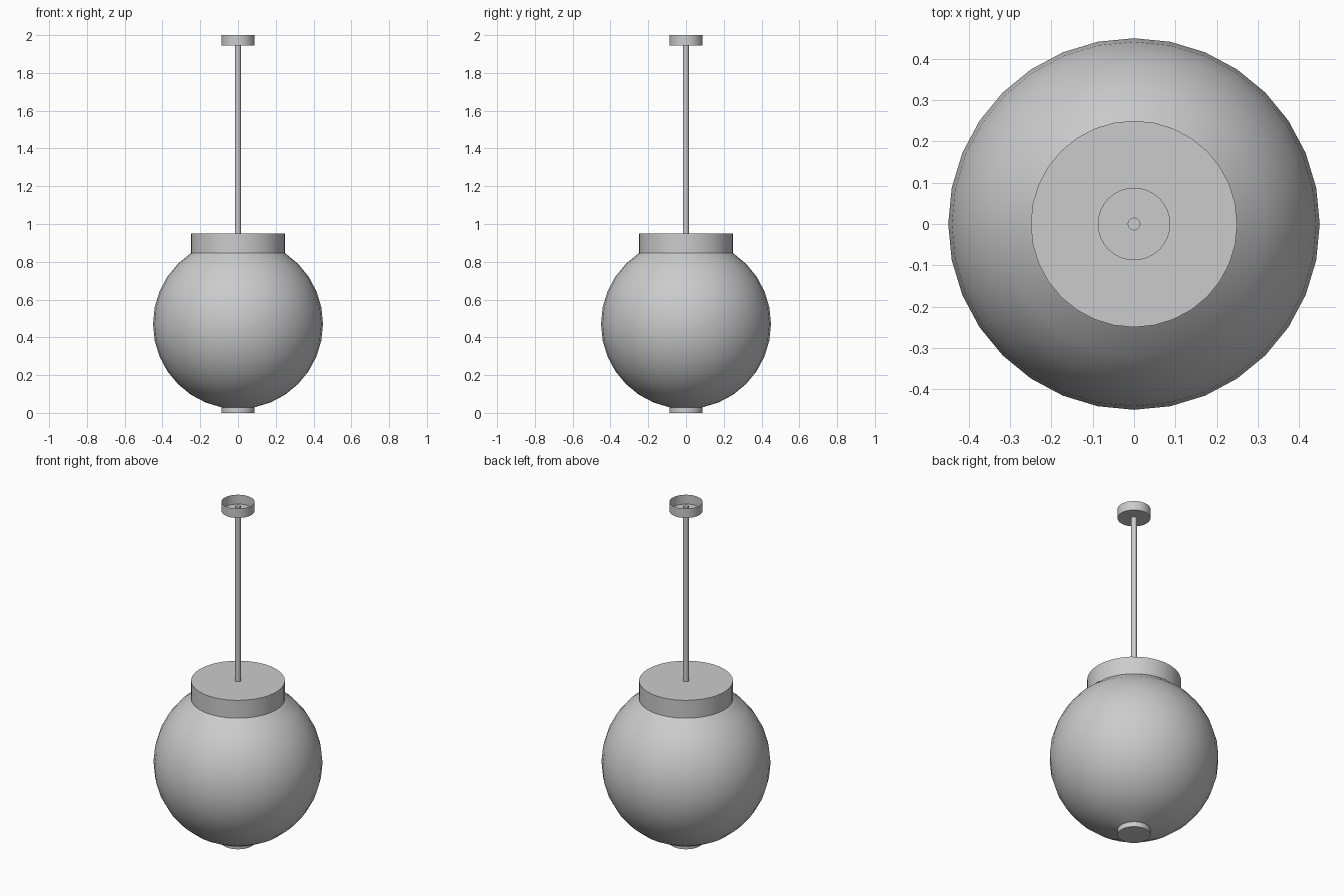
import bpy
import bmesh
from math import sin, cos, pi, radians

cube = bpy.data.objects.get("Cube")
if cube:
    bpy.data.objects.remove(cube, do_unlink=True)

grey = bpy.data.materials.new("plain grey")
grey.use_nodes = True
colour = (0.6, 0.6, 0.6, 1)
grey.diffuse_color = colour
grey.node_tree.nodes["Principled BSDF"].inputs["Base Color"].default_value = colour

RADIUS, CENTRE, RINGS = 0.45, 0.471, 16


def ring(i):
    """Radius and height of a globe ring, counted down from the top pole."""
    a = pi * i / RINGS
    return RADIUS * sin(a), CENTRE + RADIUS * cos(a)


def lathe(name, profile, sides=32):
    """Revolve (radius, height) points; a zero radius closes the end with a flat cap."""
    bm = bmesh.new()
    loops = []
    for r, z in profile:
        if r == 0:
            loops.append(None)
            continue
        loops.append([bm.verts.new((r * cos(2 * pi * k / sides),
                                    r * sin(2 * pi * k / sides), z))
                      for k in range(sides)])
    for low, high in zip(loops, loops[1:]):
        if low is None:
            bm.faces.new(high[::-1])
        elif high is None:
            bm.faces.new(low)
        else:
            for k in range(sides):
                n = (k + 1) % sides
                bm.faces.new((low[k], low[n], high[n], high[k]))
    mesh = bpy.data.meshes.new(name)
    bm.to_mesh(mesh)
    bm.free()
    mesh.materials.append(grey)
    obj = bpy.data.objects.new(name, mesh)
    bpy.context.collection.objects.link(obj)
    bpy.ops.object.select_all(action="DESELECT")
    obj.select_set(True)
    bpy.context.view_layer.objects.active = obj
    bpy.ops.object.shade_smooth_by_angle(angle=radians(30))
    return obj


collar_r, collar_z = ring(3)
cap_r, cap_z = ring(RINGS - 1)

# Globe, open where the collar and the bottom cap meet it
lathe("globe", [ring(i) for i in range(RINGS - 1, 2, -1)])

# Collar with a flat lid, and the small cap underneath
lathe("collar", [(collar_r, collar_z), (collar_r, 0.95), (0, 0.95)])
lathe("bottom_cap", [(0, 0), (cap_r, 0), (cap_r, cap_z)])

# Hanging rod, ending just inside the canopy
lathe("rod", [(0, 0.95), (0.0155, 0.95), (0.0155, 1.975), (0, 1.975)], 16)

# Ceiling canopy, a shallow cup open at the top
lathe("canopy", [(0, 1.945), (cap_r, 1.945), (cap_r, 2.0)])
